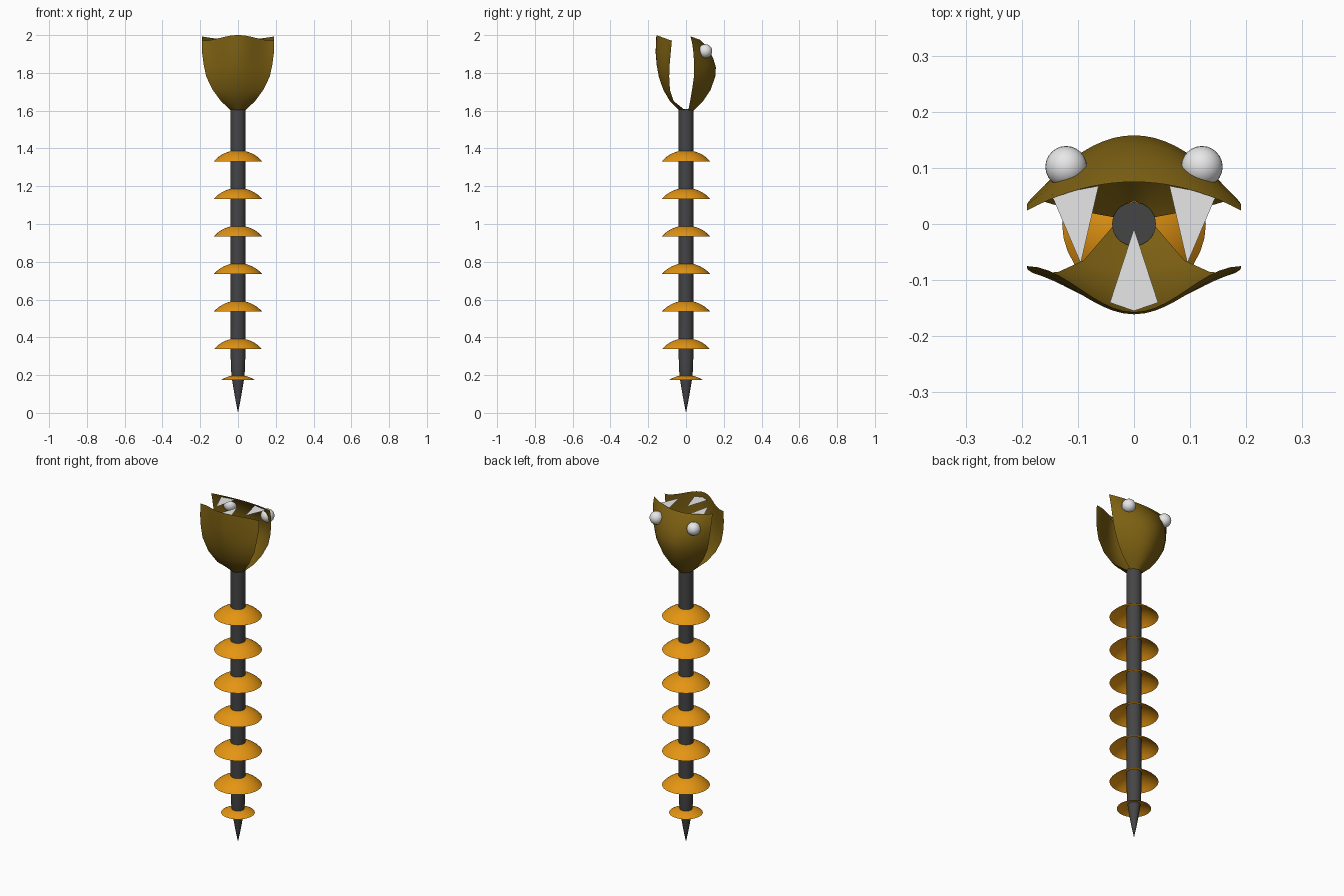
import bpy, bmesh, math

if "Cube" in bpy.data.objects:
    bpy.data.objects.remove(bpy.data.objects["Cube"])


def mat(name, rgb):
    m = bpy.data.materials.new(name)
    m.diffuse_color = (*rgb, 1)
    m.use_nodes = True
    m.node_tree.nodes["Principled BSDF"].inputs["Base Color"].default_value = m.diffuse_color
    return m


BROWN = mat("brown", (0.20, 0.115, 0.006))
ORANGE = mat("orange", (0.78, 0.30, 0.006))
DARK = mat("dark_grey", (0.06, 0.06, 0.062))
WHITE = mat("white", (0.8, 0.8, 0.8))


def finish(bm, name, m, smooth=True):
    me = bpy.data.meshes.new(name)
    bm.to_mesh(me)
    bm.free()
    ob = bpy.data.objects.new(name, me)
    bpy.context.collection.objects.link(ob)
    me.materials.append(m)
    if smooth:
        bpy.context.view_layer.objects.active = ob
        bpy.ops.object.select_all(action='DESELECT')
        ob.select_set(True)
        bpy.ops.object.shade_smooth_by_angle(angle=math.radians(50))
    return ob


def lathe(name, profile, m, n=32):
    bm = bmesh.new()
    vs = [bm.verts.new((r, 0, z)) for r, z in profile]
    es = [bm.edges.new(p) for p in zip(vs, vs[1:])]
    bmesh.ops.spin(bm, geom=vs + es, cent=(0, 0, 0), axis=(0, 0, 1),
                   angle=2 * math.pi, steps=n)
    bmesh.ops.remove_doubles(bm, verts=bm.verts[:], dist=1e-5)
    bmesh.ops.recalc_face_normals(bm, faces=bm.faces[:])
    return finish(bm, name, m)


# rod with pointed tip
lathe("rod", [(0, 0), (0.012, 0.06), (0.03, 0.165), (0.036, 0.22), (0.039, 0.3),
              (0.039, 1.61), (0, 1.61)], DARK)


# hollow umbrella-like rings along the rod
def dome(name, radius, top, height):
    big = (radius ** 2 + height ** 2) / (2 * height)
    end = math.asin(radius / big)
    prof = [(big * math.sin(end * i / 8), top - big + big * math.cos(end * i / 8))
            for i in range(9)]
    lathe(name, prof, ORANGE)


for i in range(6):
    dome(f"ring_{i + 1}", 0.128, 0.395 + 0.199 * i, 0.058)
dome("ring_small", 0.09, 0.2, 0.026)


# jaws: curved sheets; each level = (centre y, centre z, side x, side y, side z, wave)
def jaw(name, levels, n=20):
    bm = bmesh.new()
    rows = []
    for yc, zc, sx, sy, sz, wave in levels:
        row = []
        for i in range(n + 1):
            u = 2 * i / n - 1
            f = (1 - wave) * u * u + wave * (1 - math.cos(math.pi * u)) / 2
            row.append(bm.verts.new((sx * u, yc + (sy - yc) * f, zc + (sz - zc) * f)))
        rows.append(row)
    for a, b in zip(rows, rows[1:]):
        for i in range(n):
            bm.faces.new((a[i], a[i + 1], b[i + 1], b[i]))
    if levels[0][0] > 0:
        bmesh.ops.reverse_faces(bm, faces=bm.faces[:])
    finish(bm, name, BROWN)


jaw("back_jaw", [
    (0.040, 1.60, 0.036, 0.012, 1.60, 0),
    (0.090, 1.65, 0.090, 0.022, 1.65, 0),
    (0.130, 1.71, 0.134, 0.032, 1.71, 0),
    (0.155, 1.78, 0.168, 0.042, 1.78, 0),
    (0.158, 1.83, 0.181, 0.043, 1.84, 0),
    (0.143, 1.88, 0.188, 0.040, 1.90, 0),
    (0.113, 1.935, 0.191, 0.034, 1.95, 0),
    (0.075, 1.975, 0.191, 0.024, 1.993, 0)])
jaw("front_jaw", [
    (-0.036, 1.60, 0.036, -0.002, 1.60, 0),
    (-0.085, 1.65, 0.090, -0.065, 1.65, 0),
    (-0.120, 1.71, 0.134, -0.085, 1.71, 0.2),
    (-0.144, 1.78, 0.168, -0.089, 1.78, 0.4),
    (-0.155, 1.84, 0.181, -0.087, 1.84, 0.6),
    (-0.161, 1.91, 0.190, -0.081, 1.905, 0.8),
    (-0.157, 2.00, 0.191, -0.075, 1.97, 1)])


# flat triangular teeth
def tooth(name, pts):
    bm = bmesh.new()
    bm.faces.new([bm.verts.new(p) for p in pts])
    finish(bm, name, WHITE, False)


tooth("front_tooth", [(-0.043, -0.14, 1.97), (0, -0.155, 1.97),
                      (0.043, -0.14, 1.97), (0, -0.008, 1.97)])
for s, side in ((-1, "left"), (1, "right")):
    p = [(s * 0.147, 0.052, 1.972), (s * 0.095, -0.07, 1.972), (s * 0.063, 0.068, 1.972)]
    tooth(side + "_tooth", p if s < 0 else p[::-1])
    # eyes
    bm = bmesh.new()
    bmesh.ops.create_uvsphere(bm, u_segments=24, v_segments=14, radius=0.037)
    eye = finish(bm, side + "_eye", WHITE)
    eye.location = (s * 0.121, 0.102, 1.915)
